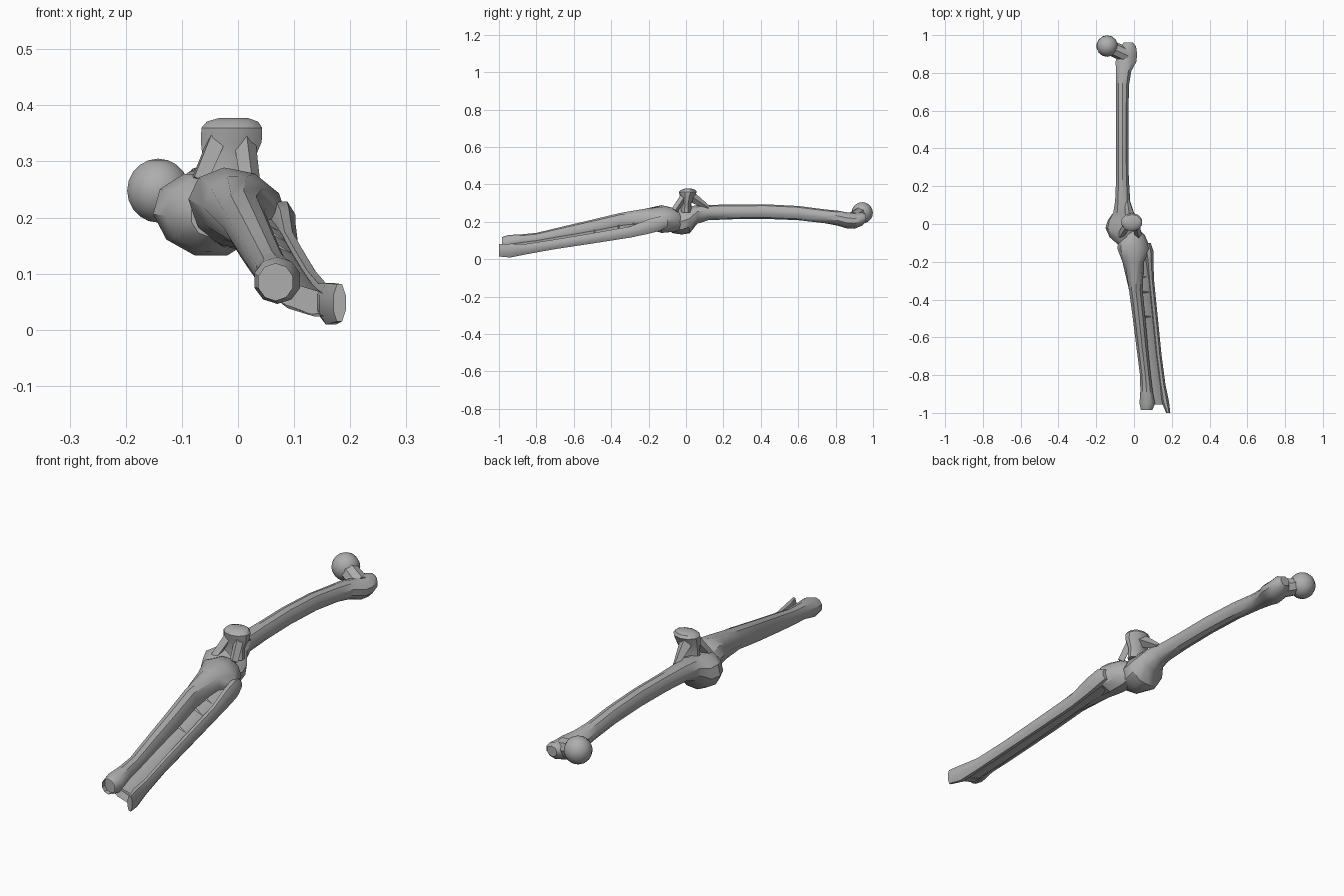
import bpy, bmesh, math
from mathutils import Vector

bone = bpy.data.materials.new("bone_grey")
bone.diffuse_color = (0.42, 0.42, 0.42, 1)


def finish(bm, name, angle=35):
    bmesh.ops.recalc_face_normals(bm, faces=bm.faces)
    mesh = bpy.data.meshes.new(name)
    bm.to_mesh(mesh)
    bm.free()
    mesh.materials.append(bone)
    ob = bpy.data.objects.new(name, mesh)
    bpy.context.collection.objects.link(ob)
    bpy.ops.object.select_all(action='DESELECT')
    bpy.context.view_layer.objects.active = ob
    ob.select_set(True)
    bpy.ops.object.shade_smooth_by_angle(angle=math.radians(angle))
    return ob


def loft(name, rows, axis='Y', sides=10, hollow=0):
    """Skin elliptical rings: (station, centre u, centre v, radius u, radius v, tilt)."""
    bm = bmesh.new()
    rings = []
    for row in rows:
        s, cu, cv, ru, rv = row[:5]
        t = math.radians(row[5]) if len(row) > 5 else 0
        ring = []
        for i in range(sides):
            a = 2 * math.pi * (i + 0.5) / sides
            p, q = ru * math.cos(a), rv * math.sin(a)
            u = cu + p * math.cos(t) - q * math.sin(t)
            v = cv + p * math.sin(t) + q * math.cos(t)
            ring.append(bm.verts.new((u, s, v) if axis == 'Y' else (u, v, s)))
        rings.append(ring)
    for a, b in zip(rings, rings[1:]):
        for i in range(sides):
            j = (i + 1) % sides
            bm.faces.new((a[i], a[j], b[j], b[i]))
    bm.faces.new(rings[0])
    end = bm.faces.new(rings[-1])
    if hollow:
        bmesh.ops.inset_region(bm, faces=[end], thickness=0.008)
        for v in end.verts:
            v.co.y += hollow
    return finish(bm, name)


def strut(name, p, q, r1, r2, sides=8):
    """Tapered rod between two points."""
    p, q = Vector(p), Vector(q)
    bm = bmesh.new()
    bmesh.ops.create_cone(bm, cap_ends=True, segments=sides, radius1=r1,
                          radius2=r2, depth=(q - p).length)
    bm.transform((q - p).to_track_quat('Z', 'Y').to_matrix().to_4x4())
    bmesh.ops.translate(bm, verts=bm.verts, vec=(p + q) / 2)
    return finish(bm, name)


# Thigh bone: knee end, bowed shaft, hip end
loft("thigh_bone", [
    (-0.11, -0.05, 0.205, 0.035, 0.04),
    (-0.07, -0.055, 0.205, 0.075, 0.068, -15),
    (-0.02, -0.058, 0.205, 0.095, 0.075, -15),
    (0.02, -0.055, 0.21, 0.085, 0.072, -10),
    (0.06, -0.055, 0.24, 0.058, 0.05),
    (0.12, -0.06, 0.25, 0.042, 0.041),
    (0.25, -0.061, 0.253, 0.035, 0.039),
    (0.42, -0.062, 0.255, 0.034, 0.039),
    (0.60, -0.062, 0.247, 0.034, 0.038),
    (0.74, -0.06, 0.23, 0.036, 0.037),
    (0.81, -0.055, 0.22, 0.043, 0.04),
    (0.86, -0.042, 0.208, 0.058, 0.043),
    (0.90, -0.036, 0.205, 0.055, 0.042),
    (0.94, -0.03, 0.215, 0.043, 0.036),
    (0.962, -0.03, 0.22, 0.024, 0.022)])
strut("hip_neck", (-0.04, 0.895, 0.213), (-0.14, 0.94, 0.248), 0.042, 0.038)

# Ball of the hip joint
bm = bmesh.new()
bmesh.ops.create_uvsphere(bm, u_segments=14, v_segments=10, radius=0.057)
bmesh.ops.translate(bm, verts=bm.verts, vec=(-0.142, 0.942, 0.248))
finish(bm, "hip_ball")

# Shin bone: broad plateau, tapering shaft, ankle end
shin = [
    (-0.03, -0.015, 0.20, 0.045, 0.05),
    (-0.06, -0.01, 0.21, 0.068, 0.065, -15),
    (-0.13, 0.0, 0.215, 0.092, 0.07, -25),
    (-0.20, -0.005, 0.217, 0.056, 0.06, -20),
    (-0.35, 0.010, 0.198, 0.038, 0.05),
    (-0.50, 0.027, 0.165, 0.035, 0.047),
    (-0.65, 0.043, 0.135, 0.032, 0.042),
    (-0.80, 0.060, 0.105, 0.030, 0.036),
    (-0.88, 0.066, 0.098, 0.034, 0.035),
    (-0.95, 0.070, 0.088, 0.043, 0.042),
    (-0.985, 0.067, 0.085, 0.032, 0.033)]
loft("shin_bone", shin, hollow=0.02)

# Slender outer calf bone
calf = [
    (-0.10, 0.068, 0.195, 0.022, 0.025),
    (-0.14, 0.078, 0.19, 0.026, 0.042),
    (-0.20, 0.083, 0.175, 0.021, 0.042),
    (-0.30, 0.090, 0.145, 0.018, 0.032),
    (-0.50, 0.110, 0.112, 0.018, 0.03),
    (-0.70, 0.130, 0.080, 0.018, 0.028),
    (-0.85, 0.150, 0.055, 0.018, 0.03),
    (-0.94, 0.165, 0.046, 0.022, 0.04),
    (-1.0, 0.181, 0.048, 0.012, 0.036)]
loft("calf_bone", calf, sides=8)


def sample(rows, y):
    for a, b in zip(rows, rows[1:]):
        if b[0] <= y <= a[0]:
            f = (y - a[0]) / (b[0] - a[0])
            return [a[k] + f * (b[k] - a[k]) for k in range(5)]


# Web filling the gap between the two lower bones along their underside
web = []
for y in (-0.14, -0.22, -0.35, -0.5, -0.65, -0.8, -0.9, -0.955):
    s, c = sample(shin, y), sample(calf, y)
    a = Vector((s[1], s[2] - 0.5 * s[4]))
    b = Vector((c[1], c[2] - 0.25 * c[4]))
    d, m = b - a, (a + b) / 2
    web.append((y, m.x, m.y, d.length * 0.62, 0.024,
                math.degrees(math.atan2(d.y, d.x))))
loft("bone_web", web, sides=8, hollow=0.04)

# Small cross ridges on the web
for i, y in enumerate((-0.28, -0.36, -0.49)):
    s, c = sample(shin, y), sample(calf, y)
    strut(f"web_ridge_{i + 1}", (s[1], y, s[2]), (c[1], y, c[2]), 0.012, 0.012, 4)

# Kneecap with its supporting tendons
loft("kneecap", [
    (0.25, -0.02, 0.0, 0.05, 0.03),
    (0.295, -0.018, 0.003, 0.046, 0.025),
    (0.335, -0.012, 0.006, 0.057, 0.038),
    (0.36, -0.011, 0.01, 0.057, 0.048),
    (0.371, -0.010, 0.012, 0.048, 0.038),
    (0.377, -0.008, 0.013, 0.028, 0.02)], axis='Z')
strut("upper_tendon", (-0.035, 0.12, 0.275), (-0.02, 0.02, 0.34), 0.012, 0.03, 4)
for side, x in (("left", -0.07), ("right", 0.022)):
    strut(f"{side}_tendon", (x, -0.06, 0.262), (x * 0.5, -0.005, 0.345), 0.018, 0.02, 4)
